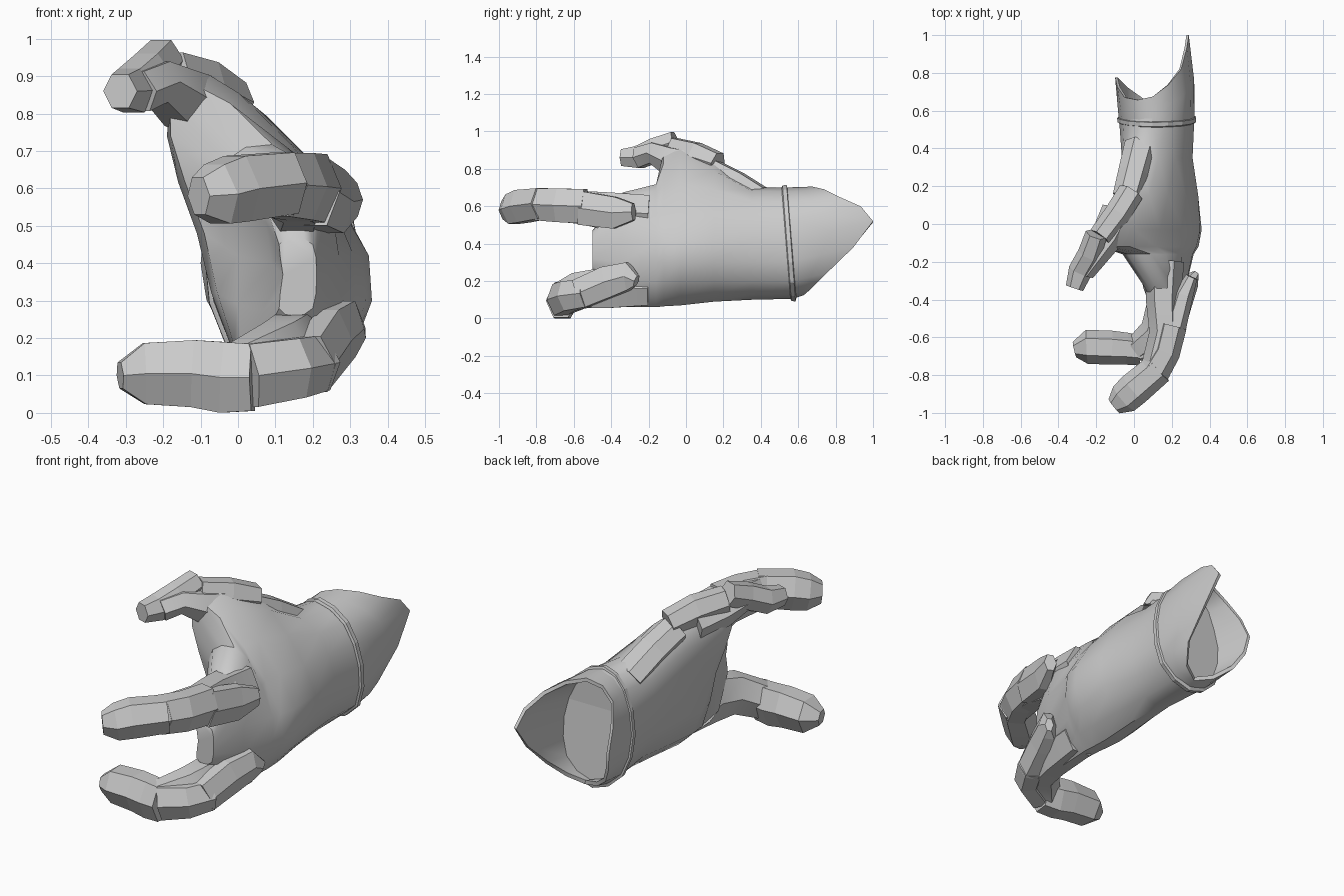
import bpy, bmesh, math
from mathutils import Vector


def loft(name, rings, smooth=0):
    """Skin a list of equal-length closed rings and cap both ends."""
    bm = bmesh.new()
    vs = [[bm.verts.new(p) for p in r] for r in rings]
    n = len(vs[0])
    for a, b in zip(vs, vs[1:]):
        for i in range(n):
            j = (i + 1) % n
            bm.faces.new((a[i], a[j], b[j], b[i]))
    bm.faces.new(vs[0])
    bm.faces.new(vs[-1])
    bmesh.ops.recalc_face_normals(bm, faces=bm.faces)
    me = bpy.data.meshes.new(name)
    bm.to_mesh(me)
    bm.free()
    ob = bpy.data.objects.new(name, me)
    bpy.context.collection.objects.link(ob)
    if smooth:
        bpy.ops.object.select_all(action='DESELECT')
        ob.select_set(True)
        bpy.context.view_layer.objects.active = ob
        bpy.ops.object.shade_smooth_by_angle(angle=math.radians(smooth))
    return ob


def refine(ring):
    """Double the points of a closed ring along a smooth curve."""
    n, out = len(ring), []
    for i in range(n):
        a, b, c, d = (Vector(ring[(i + k) % n]) for k in (-1, 0, 1, 2))
        out += [b, (9 * (b + c) - a - d) / 16]
    return out


def section(y, pts):
    return refine([(x, y, z) for x, z in pts])


def scaled(ring, s, dy=0):
    c = sum(ring, Vector()) / len(ring)
    return [Vector((c.x + (p.x - c.x) * s, p.y + dy, c.z + (p.z - c.z) * s)) for p in ring]


def limb(name, stations, smooth=0):
    """Hexagonal tube through (x, y, z, half width, half height) stations."""
    pts = [Vector(s[:3]) for s in stations]
    rings = []
    for i, s in enumerate(stations):
        t = pts[min(i + 1, len(pts) - 1)] - pts[max(i - 1, 0)]
        side = t.cross(Vector((0, 0, 1))).normalized()
        up = side.cross(t).normalized()
        rings.append([pts[i] + side * s[3] * 1.06 * math.cos(a) + up * s[4] * 1.15 * math.sin(a)
                      for a in (k * math.pi / 3 for k in range(6))])
    return loft(name, rings, smooth)


# palm and wrist: cross-sections run palm side, top, back of hand, bottom
wrist = [(-.03, .2), (-.08, .41), (-.02, .62), (.1, .7), (.25, .62), (.32, .42), (.29, .2), (.13, .105)]
loft("hand", [
    section(.57, wrist),
    section(.35, [(0, .2), (-.06, .42), (-.05, .62), (.04, .7), (.22, .63), (.31, .42), (.28, .2), (.14, .1)]),
    section(.15, [(0, .18), (-.07, .45), (-.1, .7), (-.01, .84), (.18, .69), (.34, .42), (.3, .2), (.15, .09)]),
    section(-.03, [(-.02, .18), (-.11, .48), (-.19, .74), (-.12, .93), (.14, .72), (.35, .42), (.32, .2), (.16, .07)]),
    section(-.12, [(-.01, .18), (-.09, .48), (-.18, .74), (-.14, .89), (.12, .71), (.33, .42), (.31, .2), (.17, .065)]),
    section(-.16, [(.01, .17), (.0, .42), (-.06, .61), (.02, .71), (.17, .68), (.31, .42), (.29, .2), (.18, .06)]),
    section(-.34, [(.05, .16), (.09, .4), (.06, .6), (.12, .67), (.22, .64), (.27, .42), (.26, .18), (.17, .06)]),
    section(-.5, [(.11, .28), (.12, .37), (.11, .45), (.15, .47), (.2, .45), (.21, .37), (.2, .28), (.15, .26)]),
], 40)

# wrist band, leaning slightly forward at the top
base = section(.57, wrist)
for p in base:
    p.y -= (p.z - .15) * .08
loft("wrist_band", [scaled(base, 1.0, -.015), scaled(base, 1.04, -.01),
                    scaled(base, 1.045, .012), scaled(base, .97, .018)])

# flared hollow cuff with one long point and a smaller lip on the palm side
rim = refine([(-.04, .72, .22), (-.1, .775, .4), (-.05, .67, .62), (.1, .675, .705),
              (.25, .82, .65), (.29, 1.0, .52), (.28, .75, .24), (.14, .63, .125)])
loft("cuff", [base, [a.lerp(b, .5) + Vector((.012 if b.x > .2 else 0, 0, 0)) for a, b in zip(base, rim)],
              rim, scaled(rim, .93), scaled(base, .88, .03)], 40)

# upper finger
limb("upper_finger", [(.16, -.2, .56, .1, .1), (.155, -.42, .575, .085, .1),
                      (.165, -.58, .595, .08, .088), (.11, -.79, .61, .075, .08)], 40)
limb("upper_finger_middle_plate", [(.2, -.54, .6, .075, .092), (.165, -.68, .605, .075, .09),
                                   (.1, -.79, .61, .08, .085)])
limb("upper_finger_tip", [(.13, -.765, .615, .08, .082), (0, -.875, .6, .085, .088),
                          (-.055, -.925, .585, .08, .08), (-.105, -.965, .58, .045, .05)])
limb("upper_knuckle_plate", [(.21, -.56, .59, .06, .09), (.26, -.38, .565, .05, .085),
                             (.305, -.28, .57, .03, .045)])

# lower finger
limb("lower_finger", [(.17, -.2, .16, .1, .09), (.16, -.42, .165, .085, .11),
                      (.12, -.57, .15, .085, .095), (.02, -.66, .105, .07, .085)], 40)
limb("lower_finger_middle_plate", [(.21, -.53, .135, .07, .075), (.15, -.63, .12, .07, .08),
                                   (.03, -.675, .1, .07, .085)])
limb("lower_finger_tip", [(.04, -.67, .095, .075, .09), (-.04, -.66, .095, .08, .095), (-.12, -.655, .105, .085, .09),
                          (-.25, -.65, .105, .085, .082), (-.315, -.665, .1, .04, .035)])
limb("lower_knuckle_plate", [(.2, -.57, .13, .06, .08), (.25, -.42, .195, .055, .085),
                             (.29, -.31, .225, .05, .075), (.325, -.265, .2, .02, .03)])

# thumb
limb("thumb", [(-.08, .06, .81, .09, .08), (-.15, -.08, .84, .08, .075),
               (-.215, -.17, .885, .07, .055), (-.27, -.25, .86, .06, .055)], 40)
limb("thumb_base_plate", [(.04, .42, .63, .085, .06), (.0, .27, .725, .08, .06), (-.035, .14, .79, .075, .06)])
limb("thumb_middle_plate", [(-.015, .17, .83, .065, .055), (-.09, .05, .87, .065, .07),
                            (-.18, -.07, .9, .06, .065)])
limb("thumb_tip", [(-.2, -.055, .945, .055, .055), (-.235, -.16, .905, .06, .06),
                   (-.285, -.25, .862, .06, .06), (-.315, -.34, .86, .045, .045)])
